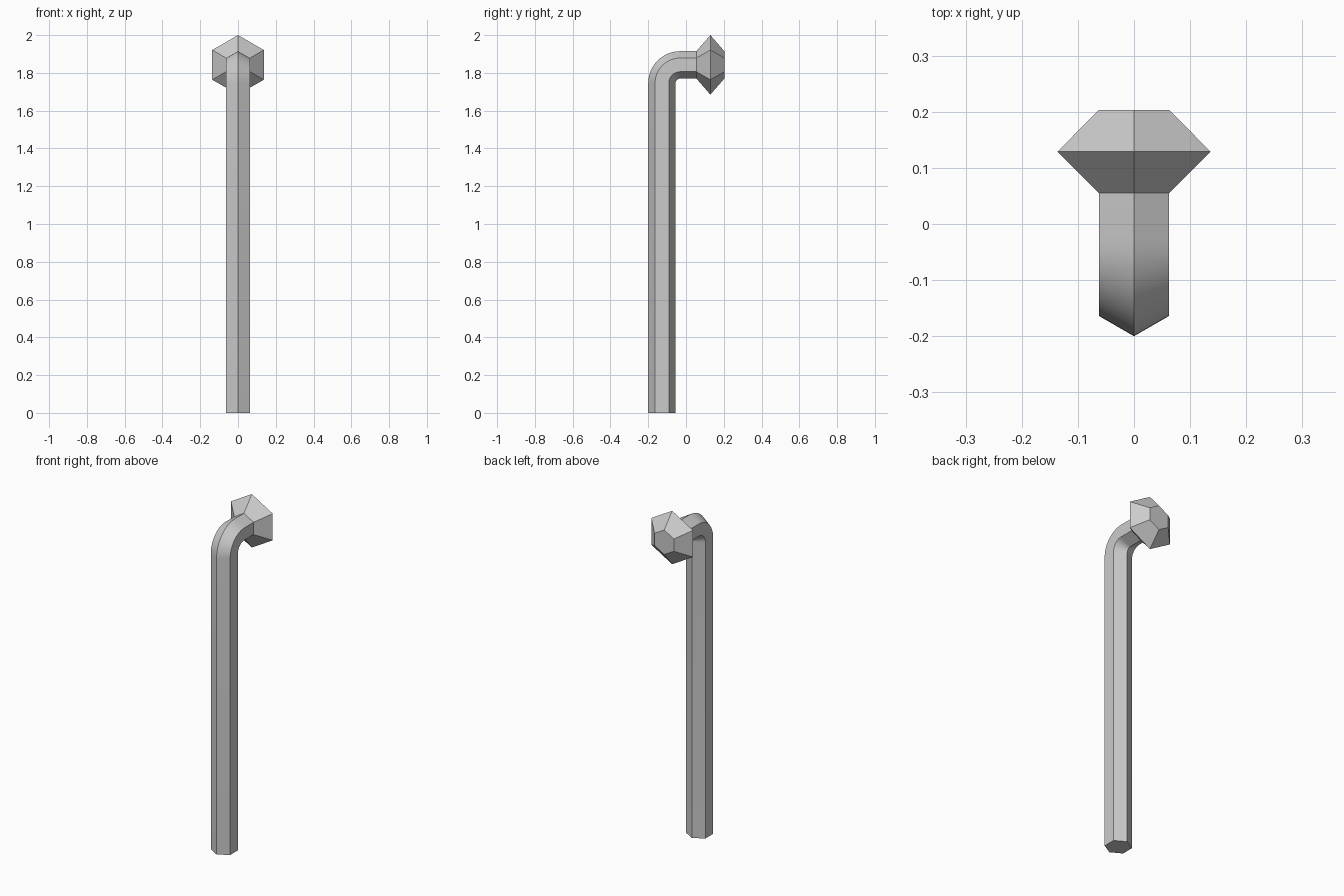
import bpy, bmesh
from math import sin, cos, pi, radians

if "Cube" in bpy.data.objects:
    bpy.data.objects.remove(bpy.data.objects["Cube"])

R = 0.0725            # hexagon circumradius of the bar
HEAD_R = 0.1575       # hexagon circumradius at the widest part of the head
BAR_Y, ARM_Z = -0.1275, 1.8425
BEND = 0.097          # centreline bend radius
STEPS = 12

# Path stations: (y, z, tangent angle, radius); angle 0 = up, pi/2 = towards +y
stations = [(BAR_Y, 0.0, 0.0, R)]
for i in range(STEPS + 1):
    a = pi / 2 * i / STEPS
    stations.append((BAR_Y + BEND * (1 - cos(a)),
                     ARM_Z - BEND + BEND * sin(a), a, R))
# Flared double-cone head at the end of the short arm
for y, r in ((0.055, R), (0.129, HEAD_R), (0.203, R)):
    stations.append((y, ARM_Z, pi / 2, r))


def hex_ring(bm, y, z, angle, r):
    """Hexagon across the path with one corner on the outside of the bend."""
    ring = []
    for k in range(6):
        t = k * pi / 3
        out, side = r * cos(t), r * sin(t)
        ring.append(bm.verts.new((side, y - out * cos(angle), z + out * sin(angle))))
    return ring


# Bent hexagonal bar with head, one closed surface
bm = bmesh.new()
rings = [hex_ring(bm, *s) for s in stations]
for a, b in zip(rings, rings[1:]):
    for k in range(6):
        n = (k + 1) % 6
        bm.faces.new((a[k], a[n], b[n], b[k]))
bm.faces.new(rings[0])
bm.faces.new(rings[-1])
bmesh.ops.recalc_face_normals(bm, faces=bm.faces)

mesh = bpy.data.meshes.new("bent_hex_bar")
bm.to_mesh(mesh)
bm.free()
bar = bpy.data.objects.new("bent_hex_bar", mesh)
bpy.context.collection.objects.link(bar)

# Smooth along the bend, sharp along the hexagon edges
bpy.context.view_layer.objects.active = bar
bar.select_set(True)
bpy.ops.object.shade_smooth_by_angle(angle=radians(30))
